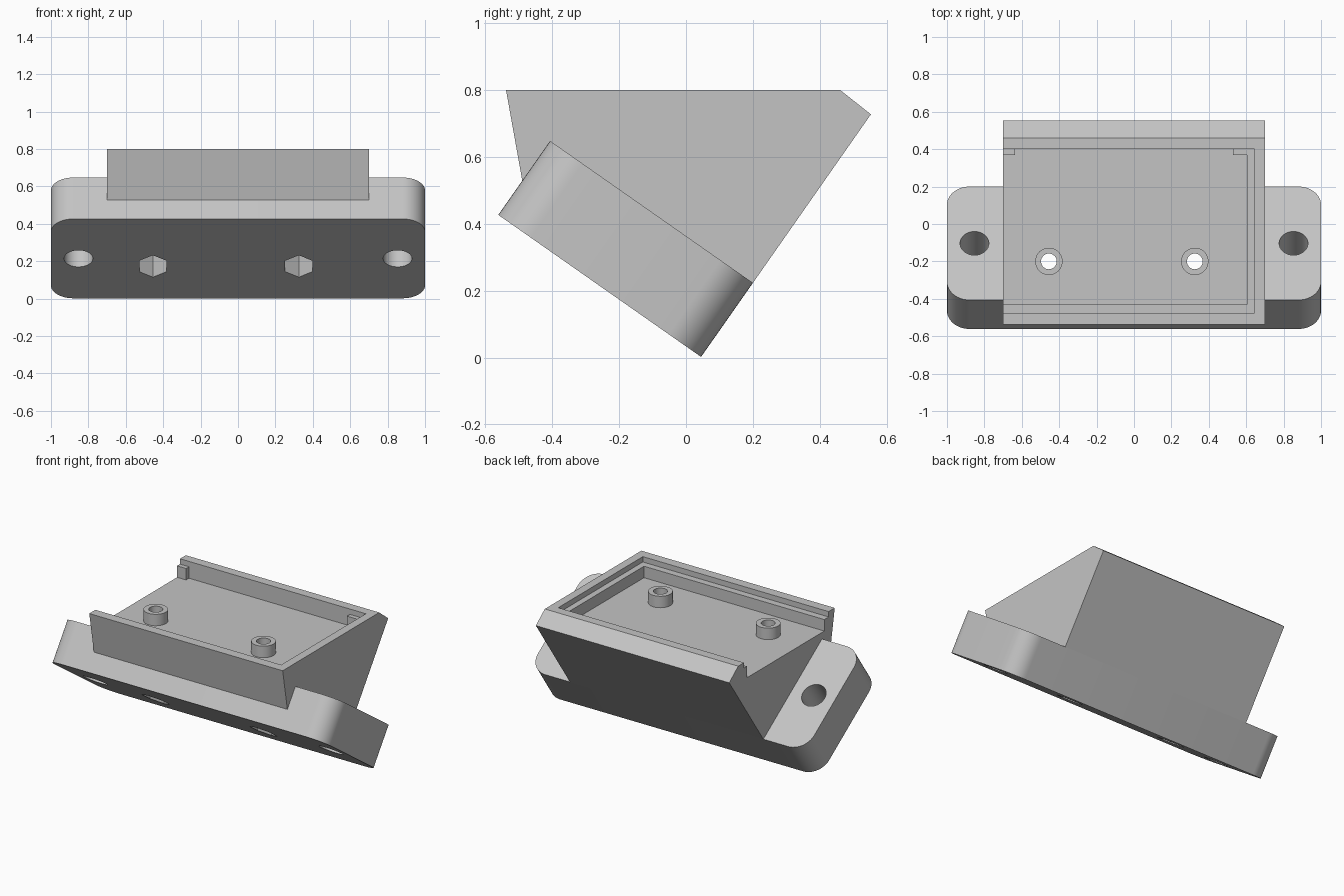
import bpy, bmesh, math
from mathutils import Matrix, Vector

cube = bpy.data.objects.get("Cube")
if cube:
    bpy.data.objects.remove(cube, do_unlink=True)

grey = bpy.data.materials.new("light grey plastic")
grey.use_nodes = True
COLOUR = (0.55, 0.55, 0.55, 1)
grey.diffuse_color = COLOUR
grey.node_tree.nodes["Principled BSDF"].inputs["Base Color"].default_value = COLOUR


def prism(name, points, z0, z1, matrix=Matrix()):
    """Extrude a 2D outline from z0 to z1, then place it with the matrix."""
    bm = bmesh.new()
    base = bm.faces.new([bm.verts.new((x, y, z0)) for x, y in points])
    top = bmesh.ops.extrude_face_region(bm, geom=[base])["geom"]
    verts = [v for v in top if isinstance(v, bmesh.types.BMVert)]
    bmesh.ops.translate(bm, verts=verts, vec=(0, 0, z1 - z0))
    bm.transform(matrix)
    bmesh.ops.recalc_face_normals(bm, faces=bm.faces)
    mesh = bpy.data.meshes.new(name)
    bm.to_mesh(mesh)
    bm.free()
    mesh.materials.append(grey)
    obj = bpy.data.objects.new(name, mesh)
    bpy.context.collection.objects.link(obj)
    return obj


def ring(radius, count, cx=0, cy=0, start=0.0):
    angles = [start + math.tau * i / count for i in range(count)]
    return [(cx + radius * math.cos(a), cy + radius * math.sin(a)) for a in angles]


def rect(x0, x1, y0, y1):
    return [(x0, y0), (x1, y0), (x1, y1), (x0, y1)]


def rounded_rect(hx, hy, r, steps=12):
    pts = []
    for k, (sx, sy) in enumerate([(1, 1), (-1, 1), (-1, -1), (1, -1)]):
        for i in range(steps + 1):
            a = math.pi / 2 * (k + i / steps)
            pts.append((sx * (hx - r) + r * math.cos(a), sy * (hy - r) + r * math.sin(a)))
    return pts


def cut(obj, cutters):
    for cutter in cutters:
        mod = obj.modifiers.new("cut", 'BOOLEAN')
        mod.operation, mod.solver, mod.object = 'DIFFERENCE', 'EXACT', cutter
    bpy.context.view_layer.objects.active = obj
    for mod in list(obj.modifiers):
        bpy.ops.object.modifier_apply(modifier=mod.name)


# Main dimensions
TILT = math.radians(35)
HALF_LENGTH, THICK = 0.37, 0.27
BODY_X, TOP, LEDGE, FLOOR = 0.70, 0.80, 0.765, 0.69
SCREWS = [(-0.455, -0.20), (0.325, -0.20)]
tilted = Matrix.Translation((0, -0.258, 0.214)) @ Matrix.Rotation(-TILT, 4, 'X')


def on_plate(y, z):
    p = tilted @ Vector((0, y, z))
    return (p.y, p.z)


# Tilted mounting plate with rounded corners
plate = prism("mounting_plate", rounded_rect(1.0, HALF_LENGTH, 0.12), 0, THICK, tilted)

# Wedge body: side profile extruded across the width
side_to_x = Matrix(((0, 0, 1, 0), (1, 0, 0, 0), (0, 1, 0, 0), (0, 0, 0, 1)))
profile = [(-0.538, TOP), (0.46, TOP), on_plate(HALF_LENGTH, 0.885),
           on_plate(HALF_LENGTH, THICK), on_plate(-HALF_LENGTH, THICK),
           on_plate(-HALF_LENGTH, 0.125)]
body = prism("wedge_body", profile, -BODY_X, BODY_X, side_to_x)

# Cutters: tray recess, screw drills, nut pockets and mounting holes
ledge_cut = prism("ledge_cutter", rect(-0.8, 0.645, -0.475, 0.40), LEDGE, 0.9)
floor_cut = prism("floor_cutter", rect(-0.8, 0.605, -0.43, 0.40), FLOOR, 0.9)
drills = [prism("drill_cutter", ring(0.042, 40, *s), 0.5, 0.95) for s in SCREWS]
pockets = [prism("nut_cutter", ring(0.0837, 6, *s, math.pi / 2), -0.2, 0.6) for s in SCREWS]
mounts = [prism("mount_cutter", ring(0.077, 48, sx * 0.853), -0.1, THICK + 0.1, tilted)
          for sx in (-1, 1)]
cut(plate, mounts + pockets)
cut(body, [ledge_cut, floor_cut] + pockets + drills)

# Screw standoffs on the tray floor
parts = [plate, body]
for i, s in enumerate(SCREWS):
    post = prism(("right", "left")[i] + "_standoff", ring(0.073, 40, *s), FLOOR, LEDGE)
    cut(post, [drills[i]])
    parts.append(post)

# Corner rests along the back wall
parts.append(prism("right_corner_rest", rect(-BODY_X, -0.635, 0.37, 0.40), FLOOR, LEDGE))
parts.append(prism("left_corner_rest", rect(0.53, 0.605, 0.37, 0.40), FLOOR, LEDGE))

for cutter in [ledge_cut, floor_cut] + drills + pockets + mounts:
    bpy.data.objects.remove(cutter, do_unlink=True)

bpy.ops.object.select_all(action='DESELECT')
for obj in parts:
    obj.select_set(True)
bpy.context.view_layer.objects.active = plate
bpy.ops.object.shade_smooth_by_angle(angle=math.radians(30))
